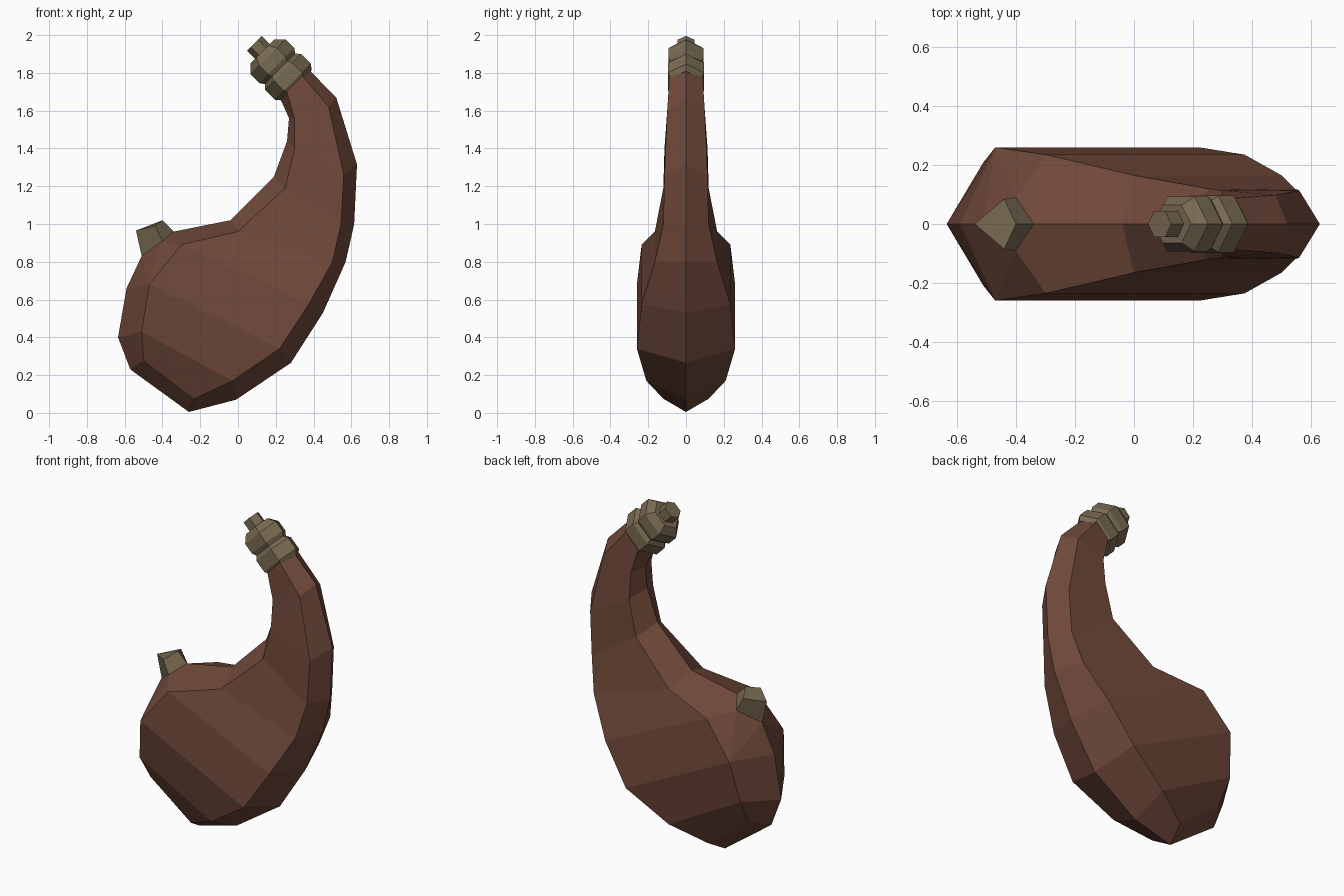
import bpy, bmesh, math

if "Cube" in bpy.data.objects:
    bpy.data.objects.remove(bpy.data.objects["Cube"])

def material(name, rgb):
    m = bpy.data.materials.new(name)
    m.diffuse_color = (*rgb, 1)
    m.use_nodes = True
    m.node_tree.nodes["Principled BSDF"].inputs["Base Color"].default_value = m.diffuse_color
    return m

LEATHER = material("reddish brown hide", (0.162, 0.066, 0.043))
TRIM = material("tan trim", (0.190, 0.145, 0.085))

def finish(name, bm, mat):
    bmesh.ops.recalc_face_normals(bm, faces=bm.faces)
    me = bpy.data.meshes.new(name)
    bm.to_mesh(me)
    bm.free()
    me.materials.append(mat)
    ob = bpy.data.objects.new(name, me)
    bpy.context.collection.objects.link(ob)
    return ob

# Body: stations of (outer edge, outer side, inner side, inner edge) in xz, then half width
RINGS = [
    ((.375, 1.817), (.34, 1.785), (.258, 1.70), (.223, 1.665), .088),
    ((.52, 1.67), (.48, 1.62), (.30, 1.555), (.27, 1.56), .098),
    ((.63, 1.315), (.56, 1.26), (.30, 1.40), (.26, 1.44), .114),
    ((.615, 1.00), (.545, 1.00), (.25, 1.19), (.19, 1.25), .12),
    ((.57, .80), (.50, .80), (.00, .96), (-.04, 1.02), .165),
    ((.45, .53), (.375, .575), (-.30, .89), (-.34, .96), .235),
    ((.28, .265), (.22, .34), (-.47, .68), (-.59, .66), .26),
    ((-.01, .07), (-.03, .17), (-.51, .43), (-.635, .40), .21),
    ((-.26, .005), (-.23, .075), (-.50, .28), (-.57, .23), .12),
]
SPOUT_LOW, SPOUT_SIDE = (-.51, 0, .83), (-.40, .09, .91)

bm = bmesh.new()
for sgn in (-1, 1):
    rows = []
    for oe, os_, is_, ie, w in RINGS:
        rows.append([bm.verts.new((p[0], y * sgn, p[1]))
                     for p, y in ((oe, 0), (os_, w), (is_, w), (ie, 0))])
    for i, (a, b) in enumerate(zip(rows, rows[1:])):
        for k in range(3):
            if i == 5 and k == 2:
                # shoulder that carries the spout
                low = bm.verts.new(SPOUT_LOW)
                side = bm.verts.new((SPOUT_SIDE[0], SPOUT_SIDE[1] * sgn, SPOUT_SIDE[2]))
                for tri in ((a[3], a[2], side), (a[2], b[2], side),
                            (b[2], low, side), (low, b[2], b[3])):
                    bm.faces.new(tri)
            else:
                bm.faces.new((a[k], a[k + 1], b[k + 1], b[k]))
    bm.faces.new(rows[0])
    bm.faces.new(rows[-1])
bmesh.ops.remove_doubles(bm, verts=bm.verts, dist=.0005)
# open the hole under the spout is not needed: the shoulder stays joined at its rim
finish("flask_body", bm, LEATHER)

# Spout: flared four-sided stub on the shoulder
bm = bmesh.new()
base = [(-.51, 0, .83), (-.40, -.09, .91), (-.34, 0, .96), (-.40, .09, .91)]
top = [(-.54, 0, .965), (-.44, -.085, .99), (-.40, 0, 1.02), (-.44, .085, .99)]
lo, hi = ([bm.verts.new(p) for p in loop] for loop in (base, top))
for i in range(4):
    j = (i + 1) % 4
    bm.faces.new((lo[i], lo[j], hi[j], hi[i]))
bm.faces.new(hi)
bm.faces.new(lo[::-1])
finish("spout", bm, TRIM)

# Neck fittings: hexagonal turned shapes along an axis tilted 45 degrees
C = math.sqrt(.5)
U0 = 1.445

def hex_turning(name, profile, y_scale):
    """profile: (distance along the neck axis, radius)"""
    bm = bmesh.new()
    loops = []
    for a, r in profile:
        loop = []
        for k in range(6):
            t = k * math.pi / 3
            u = U0 + r * math.cos(t)
            loop.append(bm.verts.new((C * (u - a), r * math.sin(t) * y_scale, C * (u + a))))
        loops.append(loop)
    for p, q in zip(loops, loops[1:]):
        for k in range(6):
            j = (k + 1) % 6
            bm.faces.new((p[k], p[j], q[j], q[k]))
    bm.faces.new(loops[0][::-1])
    bm.faces.new(loops[-1])
    finish(name, bm, TRIM)

hex_turning("lower_collar", [(1.005, .110), (1.033, .135), (1.108, .135), (1.135, .110)], .82)
hex_turning("upper_collar", [(1.125, .110), (1.155, .131), (1.22, .131), (1.262, .090)], .82)
hex_turning("stopper", [(1.25, .055), (1.322, .055)], .92)
